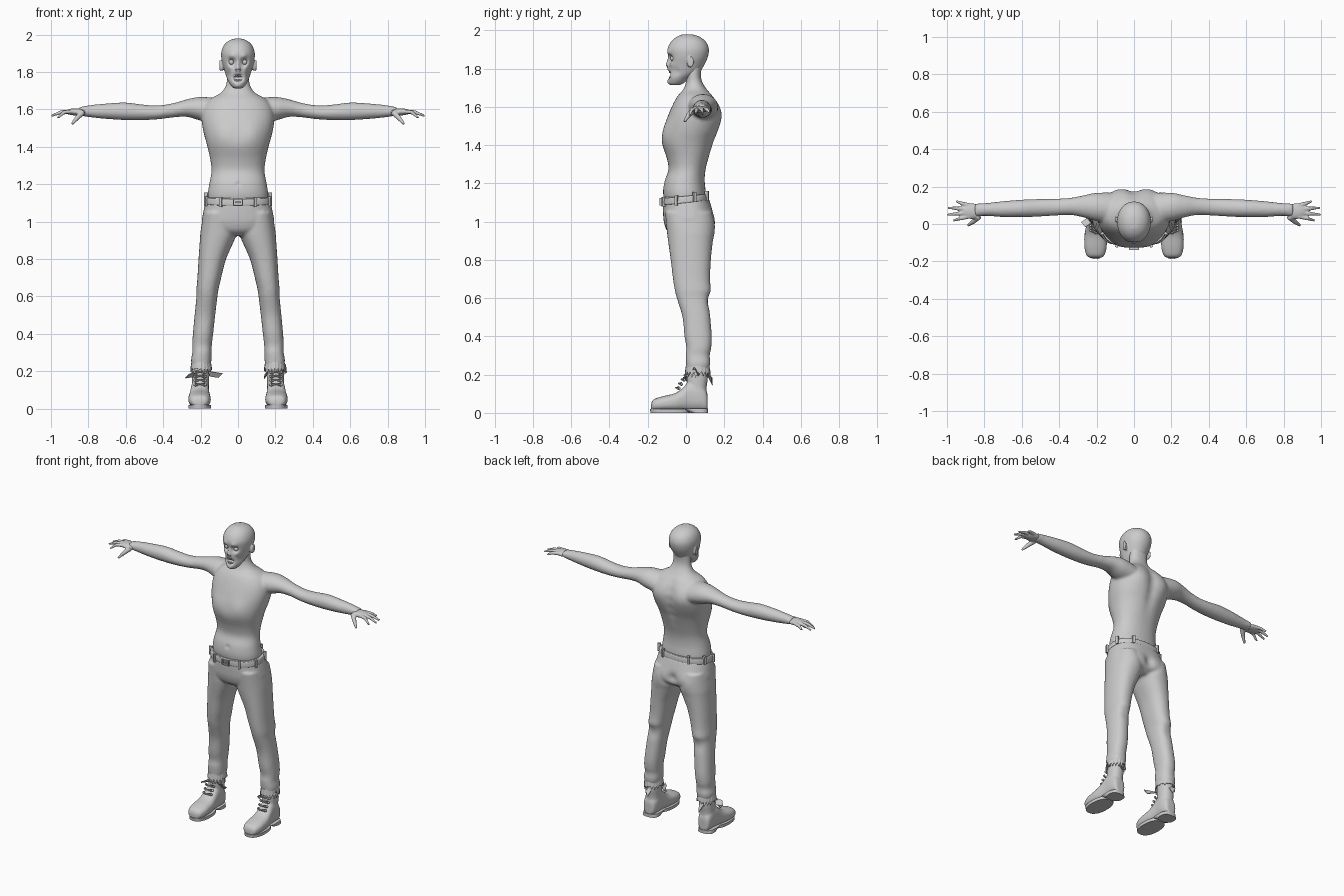
import bpy, bmesh, math, random
from mathutils import Matrix, Vector

random.seed(4)
AXES = {'z': (2, 0, 1), 'x': (0, 1, 2), 'y': (1, 0, 2)}


def new_mesh(name, bm):
    bmesh.ops.recalc_face_normals(bm, faces=bm.faces)
    me = bpy.data.meshes.new(name)
    bm.to_mesh(me)
    bm.free()
    o = bpy.data.objects.new(name, me)
    bpy.context.collection.objects.link(o)
    return o


def loft(name, rings, axis='z', p=2.2, n=36, sub=4, tilt=0):
    """Skin through rings (t, a0, a1, b0, b1), spline-smoothed along the axis."""
    t, a, b = AXES[axis]
    pts, fine = [Vector(r) if len(r) < 2 else list(r) for r in rings], []
    for i in range(len(pts) - 1):
        q = [pts[max(i - 1, 0)], pts[i], pts[i + 1], pts[min(i + 2, len(pts) - 1)]]
        for k in range(sub):
            u = k / sub
            fine.append([0.5 * (2 * w1 + (w2 - w0) * u + (2 * w0 - 5 * w1 + 4 * w2 - w3) * u * u
                                + (3 * w1 - w0 - 3 * w2 + w3) * u ** 3) for w0, w1, w2, w3 in zip(*q)])
    fine.append(pts[-1])
    bm = bmesh.new()
    loops = []
    for r in fine:
        loop = []
        for k in range(n):
            c, s = math.cos(2 * math.pi * k / n), math.sin(2 * math.pi * k / n)
            co = [0, 0, 0]
            co[t] = r[0]
            co[a] = (r[1] + r[2]) / 2 + (r[2] - r[1]) / 2 * math.copysign(abs(c) ** (2 / p), c)
            co[b] = (r[3] + r[4]) / 2 + (r[4] - r[3]) / 2 * math.copysign(abs(s) ** (2 / p), s)
            co[2] += tilt * co[1]
            loop.append(bm.verts.new(co))
        loops.append(loop)
    for l0, l1 in zip(loops, loops[1:]):
        for k in range(n):
            bm.faces.new((l0[k], l0[(k + 1) % n], l1[(k + 1) % n], l1[k]))
    bm.faces.new(loops[0])
    bm.faces.new(loops[-1])
    return new_mesh(name, bm)


def sym(rings):
    return [(z, -w, w, f, b) for z, w, f, b in rings]


def ball(name, c, s):
    bm = bmesh.new()
    bmesh.ops.create_uvsphere(bm, u_segments=20, v_segments=12, radius=1,
                              matrix=Matrix.LocRotScale(Vector(c), None, Vector(s)))
    return new_mesh(name, bm)


def box(name, c, s, rot=0):
    bm = bmesh.new()
    bmesh.ops.create_cube(bm, size=1, matrix=Matrix.LocRotScale(
        Vector(c), Matrix.Rotation(rot, 3, 'Z'), Vector(s)))
    return new_mesh(name, bm)


def tube(name, pts, radii):
    cu = bpy.data.curves.new(name, 'CURVE')
    cu.dimensions, cu.bevel_depth, cu.bevel_resolution, cu.use_fill_caps = '3D', 1, 2, True
    sp = cu.splines.new('POLY')
    sp.points.add(len(pts) - 1)
    for q, co, r in zip(sp.points, pts, radii):
        q.co, q.radius = (*co, 1), r
    o = bpy.data.objects.new(name, cu)
    bpy.context.collection.objects.link(o)
    return o


def bake(objs):
    bpy.ops.object.select_all(action='DESELECT')
    for o in objs:
        o.select_set(True)
    bpy.context.view_layer.objects.active = objs[0]
    bpy.ops.object.convert(target='MESH')


def mirror(o):
    bake([o])
    m = o.modifiers.new('mirror', 'MIRROR')
    m.use_mirror_merge = False
    return o


def join(name, objs, voxel=0, smooth=0):
    """Join parts; with a voxel size, melt them into one smooth skin."""
    bake(objs)
    if len(objs) > 1:
        bpy.ops.object.join()
    o = bpy.context.view_layer.objects.active
    o.name = name
    if voxel:
        m = o.modifiers.new('melt', 'REMESH')
        m.mode, m.voxel_size, m.use_smooth_shade = 'VOXEL', voxel, True
        m = o.modifiers.new('soften', 'SMOOTH')
        m.factor, m.iterations = 0.5, smooth
        bake([o])
    return o


def sculpt(o, strokes):
    """Push the skin in y with soft round strokes (x, y, z, radius, push), mirrored in x."""
    for v in o.data.vertices:
        d = 0
        for x, y, z, r, push in strokes:
            for sx in {x, -x}:
                d += push * math.exp(-(v.co - Vector((sx, y, z))).length_squared / r ** 2)
        v.co.y += d


# torso, neck and arms
torso = loft('torso', sym([
    (1.10, .16, -.11, .105), (1.15, .162, -.12, .104), (1.21, .152, -.113, .098), (1.27, .142, -.092, .102),
    (1.33, .148, -.1, .118), (1.41, .166, -.124, .145), (1.48, .185, -.116, .17), (1.55, .195, -.095, .178),
    (1.61, .185, -.07, .168), (1.655, .15, -.045, .142), (1.69, .09, -.015, .11), (1.73, .064, 0, .085),
    (1.77, .06, 0, .078), (1.82, .058, 0, .085)]))
arm = mirror(loft('arm', [
    (.1, .0, .15, 1.52, 1.66), (.2, .015, .165, 1.54, 1.667), (.27, .035, .153, 1.56, 1.655),
    (.34, .048, .14, 1.558, 1.635), (.42, .045, .135, 1.548, 1.622), (.5, .04, .134, 1.543, 1.625),
    (.6, .036, .13, 1.543, 1.637), (.7, .037, .122, 1.549, 1.632), (.79, .043, .112, 1.558, 1.623),
    (.85, .04, .11, 1.568, 1.612)], 'x', 2, 28))
body = join('torso_and_arms', [torso, arm], .008, 5)
sculpt(body, [(.1, .17, 1.56, .075, .018), (.08, -.11, 1.47, .06, -.01), (0, -.11, 1.2, .012, .008)] +
       [(0, .17, 1.24 + .06 * i, .035, -.011) for i in range(8)])

# hands
palm = ball('palm', (.865, .068, 1.587), (.06, .042, .019))
parts = [palm]
for y0, y1, tip, z1 in [(.098, .122, .95, 1.572), (.08, .087, .995, 1.568),
                        (.06, .05, .998, 1.565), (.042, .018, .965, 1.555)]:
    parts.append(tube('finger', [(.87, y0, 1.59), ((.89 + tip) / 2, (y0 + y1) / 2, 1.586), (tip, y1, z1)],
                      [.012, .0105, .006]))
parts.append(tube('thumb', [(.83, .04, 1.585), (.86, .012, 1.555), (.888, -.008, 1.522)], [.017, .013, .007]))
hands = mirror(join('hands', parts, .0045, 2))
bake([hands])

# head
skull = loft('skull', sym([
    (1.713, .022, -.078, -.035), (1.725, .036, -.09, -.01), (1.75, .052, -.094, .02), (1.78, .064, -.093, .07),
    (1.82, .076, -.092, .096), (1.86, .087, -.094, .114), (1.9, .09, -.097, .12), (1.935, .08, -.082, .108),
    (1.96, .06, -.058, .082), (1.975, .033, -.03, .048), (1.979, .012, -.008, .02)]), p=2.1, n=40)
ear = mirror(loft('ear', [(.07, .01, .03, 1.815, 1.845), (.09, .006, .036, 1.805, 1.858),
                          (.1, .012, .042, 1.81, 1.865)], 'x', 2, 20))
nose = loft('nose', sym([(1.805, .014, -.106, -.07), (1.815, .016, -.108, -.07),
                         (1.84, .009, -.101, -.07), (1.865, .007, -.094, -.07)]), n=16)
head = join('head', [skull, ear, nose], .0045, 2)
sculpt(head, [(.036, -.09, 1.853, .02, .024), (.035, -.095, 1.882, .017, -.008), (.045, -.075, 1.825, .016, -.007),
              (.007, -.105, 1.81, .006, .014), (.012, -.095, 1.768, .016, .022), (.05, -.05, 1.785, .022, .012),
              (0, -.09, 1.725, .02, -.006), (0, -.095, 1.794, .012, -.006)])
join('eyes', [mirror(ball('eye', (.035, -.068, 1.853), (.014, .014, .014)))])
join('teeth', [box('tooth', (x * .0085, -.085 + abs(x) * .003, z), (.007, .008, .011))
               for x in (-2, -1, 0, 1, 2) for z in (1.782, 1.754)])

# trousers
pelvis = loft('pelvis', sym([
    (1.135, .165, -.117, .11), (1.1, .175, -.121, .124), (1.05, .186, -.12, .138), (1.0, .192, -.115, .146),
    (.955, .165, -.098, .14), (.925, .1, -.06, .1)]), p=2.4, tilt=.05)
leg = mirror(loft('leg', [
    (1.05, .03, .184, -.11, .13), (.95, .006, .2, -.1, .143), (.9, .02, .204, -.094, .14),
    (.8, .064, .211, -.08, .13), (.7, .09, .217, -.068, .126), (.64, .104, .222, -.058, .13),
    (.6, .11, .222, -.048, .122), (.5, .122, .232, -.018, .127), (.4, .133, .241, -.008, .135),
    (.34, .14, .245, .002, .132), (.3, .142, .244, -.002, .124), (.26, .142, .251, .0, .127),
    (.222, .148, .246, .003, .118)], p=2.3))
trousers = join('trousers', [pelvis, leg], .008, 4)
sculpt(trousers, [(.09, .13, .99, .06, .012), (0, .14, 1.0, .03, -.015), (.17, .12, .58, .04, -.008)])

# torn trouser hems
for side in (-1, 1):
    bm = bmesh.new()
    rows, n = [], 40
    jag = [random.uniform(0, .035) if k % 2 else 0 for k in range(n)]
    for z, g in ((.25, 0), (.215, .006)):
        rows.append([bm.verts.new((side * .197 + (.052 + g) * math.cos(2 * math.pi * k / n),
                                   .061 + (.061 + g) * math.sin(2 * math.pi * k / n),
                                   z - (jag[k] if g else 0))) for k in range(n)])
    for k in range(n):
        j = (k + 1) % n
        bm.faces.new((rows[0][k], rows[0][j], rows[1][j], rows[1][k]))
    hem = new_mesh('torn_hem', bm)
    hem.modifiers.new('thickness', 'SOLIDIFY').thickness = .003

# belt, loops and buckle
belt = loft('belt', sym([(1.098, .172, -.122, .114), (1.102, .177, -.127, .121), (1.13, .174, -.127, .119),
                         (1.134, .168, -.122, .112)]), p=2.4, n=64, tilt=.1)
belt.data.shade_smooth()
loops = []
for deg in (18, 62, 118, 162, 198, 243, 297, 342):
    c, s = math.cos(math.radians(deg)), math.sin(math.radians(deg))
    x, y = (math.copysign(abs(w) ** (2 / 2.4), w) for w in (c, s))
    loops.append(box('loop', (.176 * x, -.003 + .124 * y, 1.117 - .012 * (y < 0) + .01 * y + .008),
                     (.014, .02, .052), math.atan2(s / .124, c / .176) + math.pi / 2))
join('belt_loops', loops)
join('buckle', [box('bar', (x, -.132, z), s) for x, z, s in (
    (-.024, 1.104, (.006, .012, .036)), (.024, 1.104, (.006, .012, .036)), (0, 1.104, (.03, .008, .006)),
    (0, 1.121, (.054, .012, .006)), (0, 1.087, (.054, .012, .006)))])

# boots
foot = loft('foot', [
    (-.183, .185, .228, .016, .045), (-.17, .16, .252, .012, .07), (-.125, .146, .265, .01, .086),
    (-.06, .147, .264, .01, .102), (-.02, .152, .258, .01, .128), (.02, .155, .252, .01, .165),
    (.07, .154, .25, .01, .16), (.105, .165, .242, .01, .12), (.113, .18, .225, .02, .09)], 'y', 2.5, 28)
shaft = loft('shaft', [(.06, .155, .25, .02, .11), (.13, .156, .246, .008, .108), (.18, .153, .246, .004, .114),
                       (.24, .152, .244, .008, .114)])
mirror(join('boots', [foot, shaft], .006, 3))
front = loft('sole', [(0, .145, .265, -.186, .02), (.02, .144, .266, -.188, .02)], p=2.3, sub=1)
heel = loft('heel', [(0, .153, .258, .025, .115), (.022, .152, .258, -.03, .116)], p=2.8, sub=1)
mirror(join('boot_soles', [front, heel]))

# laces: crossing cords and loose ends
cords = []
for i in range(4):
    y, z = -.045 + .014 * i, .122 + .022 * i
    for a, b in ((0, 1), (1, 0)):
        cords.append(tube('cord', [(.177, y + .008, z + .014 * a), (.203, y - .008, z + .01),
                                   (.229, y + .008, z + .014 * b)], [.0035] * 3))
    for x in (.174, .232):
        cords.append(ball('eyelet', (x, y + .009, z + .006), (.007, .007, .007)))
mirror(join('laces', cords))

# ragged cloth flaps around the ankles
flaps = [((-.235, .0, .198), (-.225, .05, .175), (-.283, .01, .165), (-.262, -.015, .186)),
         ((-.16, .0, .2), (-.15, .04, .172), (-.105, .0, .165), (-.082, -.005, .187)),
         ((-.22, .115, .205), (-.18, .118, .19), (-.19, .14, .145), (-.215, .138, .185)),
         ((.24, .03, .215), (.245, .07, .2), (.262, .06, .19), (.256, .04, .238)),
         ((.155, .0, .2), (.15, .04, .18), (.138, .03, .16), (.142, .0, .185)),
         ((.215, .115, .205), (.175, .118, .19), (.19, .138, .15), (.21, .135, .185))]
bm = bmesh.new()
for f in flaps:
    bm.faces.new([bm.verts.new(c) for c in f])
rag = new_mesh('ragged_flaps', bm)
rag.modifiers.new('thickness', 'SOLIDIFY').thickness = .004
